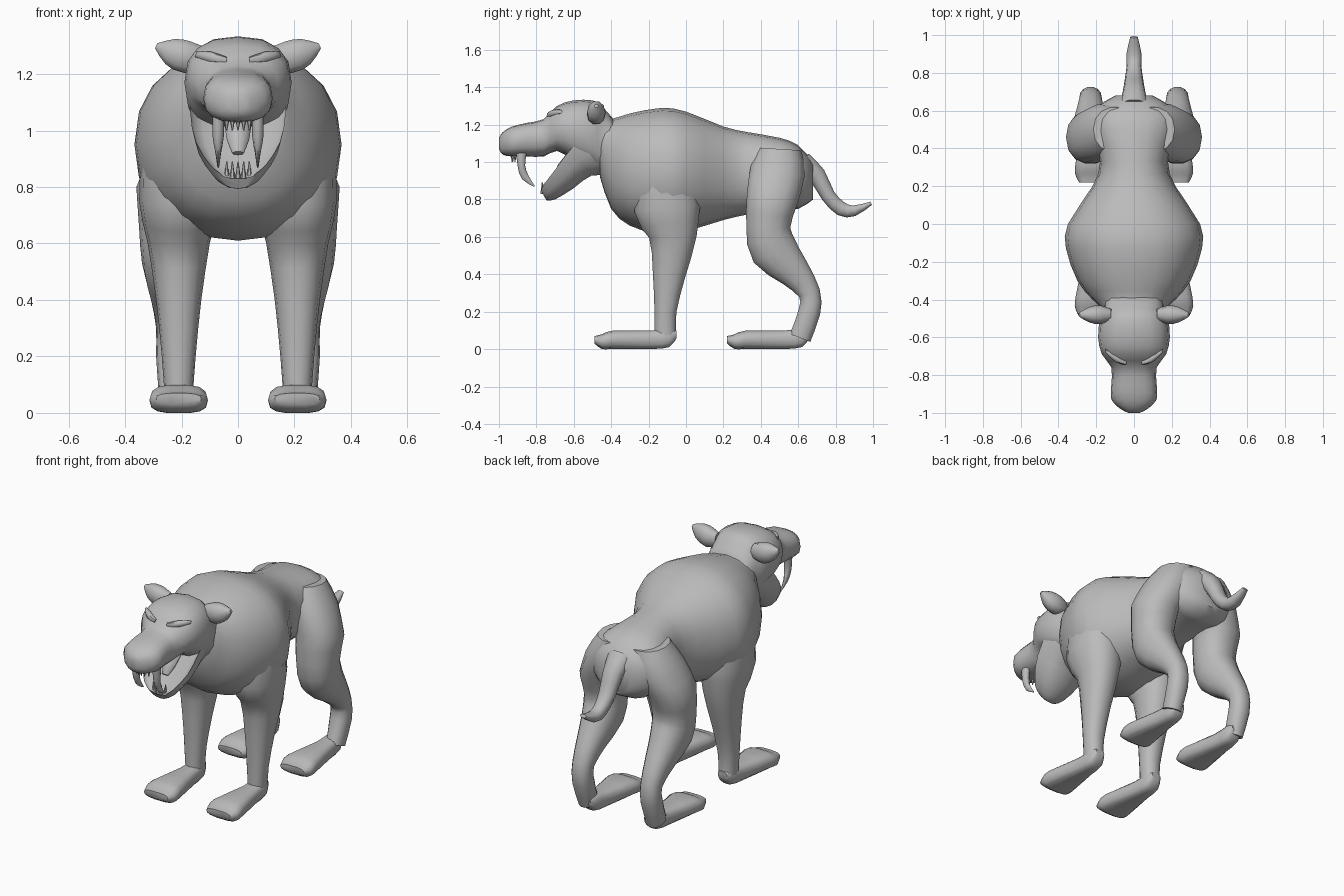
import bpy, bmesh
from math import sin, cos, pi, radians, copysign
from mathutils import Vector

cube = bpy.data.objects.get("Cube")
if cube:
    bpy.data.objects.remove(cube, do_unlink=True)

GREY = (0.5, 0.5, 0.5, 1)
grey = bpy.data.materials.new("plain grey")
grey.use_nodes = True
grey.diffuse_color = GREY
grey.node_tree.nodes["Principled BSDF"].inputs["Base Color"].default_value = GREY


def finish(name, bm, mirror):
    bmesh.ops.recalc_face_normals(bm, faces=bm.faces)
    mesh = bpy.data.meshes.new(name)
    bm.to_mesh(mesh)
    bm.free()
    mesh.materials.append(grey)
    obj = bpy.data.objects.new(name, mesh)
    bpy.context.collection.objects.link(obj)
    if mirror:
        obj.modifiers.new("Mirror", 'MIRROR')
    bpy.ops.object.select_all(action='DESELECT')
    obj.select_set(True)
    bpy.context.view_layer.objects.active = obj
    bpy.ops.object.shade_smooth_by_angle(angle=radians(50))


def smooth_path(keys):
    """Add a spline midpoint between each pair of neighbouring keys."""
    keys = [Vector(key) for key in keys]
    last = len(keys) - 1
    path = []
    for i in range(last):
        before, start = keys[max(i - 1, 0)], keys[i]
        end, after = keys[i + 1], keys[min(i + 2, last)]
        path += [start, (start + end) * 9 / 16 - (before + after) / 16]
    return path + [keys[last]]


def tube(name, keys, offset=lambda along, height: 0, sides=14, power=0.9,
         mirror=False, upright=False, sideways=False, scoop=0):
    """Skin oval sections along a path in the side plane.
    Each key is y, z, half thickness and half width; offset gives x.
    Sideways swaps x and y; scoop hollows the upper side."""
    path = smooth_path(keys)
    bm = bmesh.new()
    loops = []
    for i, (along, height, thick, width) in enumerate(path):
        ahead = path[min(i + 1, len(path) - 1)] - path[max(i - 1, 0)]
        tangent = ahead.xy.normalized()
        normal = Vector((0, 1)) if upright else Vector((tangent.y, -tangent.x))
        loop = []
        for side in range(sides):
            angle = 2 * pi * side / sides
            u, v = (copysign(abs(f) ** power, f) for f in (cos(angle), sin(angle)))
            if scoop:
                v = 1 + 2 * v if v < 0 else 1 - 2 * scoop * v
            y, z = Vector((along, height)) + normal * thick * v
            x = offset(along, height) + width * u
            loop.append(bm.verts.new((y, x, z) if sideways else (x, y, z)))
        loops.append(loop)
    for a, b in zip(loops, loops[1:]):
        for i in range(sides):
            j = (i + 1) % sides
            bm.faces.new((a[i], a[j], b[j], b[i]))
    bm.faces.new(loops[0])
    bm.faces.new(loops[-1])
    finish(name, bm, mirror)


# Torso from the chest to the rump
tube("torso", [
    (-.46, 1.08, .16, .15),
    (-.4, .99, .24, .22),
    (-.3, .96, .3, .3),
    (-.13, .95, .34, .36),
    (0, .95, .32, .35),
    (.2, .94, .25, .22),
    (.33, .94, .22, .18),
    (.5, .94, .19, .23),
    (.6, .92, .17, .22),
    (.68, .9, .1, .1),
], sides=20, upright=True)


def leg_offset(along, height):
    """Legs lean inwards where they join the body."""
    return .23 - max(0, height - .8) / 2


# Front legs
tube("front_leg", [
    (-.1, .98, .15, .13),
    (-.1, .75, .18, .14),
    (-.07, .6, .13, .11),
    (-.09, .4, .09, .08),
    (-.11, .2, .06, .06),
    (-.11, .06, .06, .05),
], lambda along, height: .21, mirror=True)

# Hind legs with haunches and hocks
tube("hind_leg", [
    (.5, 1.07, .12, .12),
    (.49, .95, .15, .14),
    (.46, .8, .14, .13),
    (.44, .65, .12, .12),
    (.47, .53, .13, .11),
    (.58, .41, .09, .08),
    (.66, .3, .06, .06),
    (.66, .2, .06, .06),
    (.61, .06, .06, .05),
], leg_offset, mirror=True)

# Flat paws, broad at the toes
for part, toe in (("front_paw", -.49), ("hind_paw", .22)):
    tube(part, [
        (toe, .05, .02, .08),
        (toe + .04, .04, .04, .1),
        (toe + .1, .05, .05, .1),
        (toe + .3, .05, .05, .06),
        (toe + .4, .06, .05, .05),
        (toe + .44, .08, .02, .03),
    ], lambda along, height: .21, power=.7, mirror=True, upright=True)

# Tail with a curled tip
tube("tail", [
    (.62, 1, .06, .08),
    (.7, .93, .05, .06),
    (.76, .82, .04, .05),
    (.83, .75, .04, .04),
    (.9, .74, .03, .04),
    (.99, .78, .01, .02),
], sides=10)

# Skull and muzzle
tube("upper_head", [
    (-.38, 1.08, .14, .16),
    (-.45, 1.12, .18, .16),
    (-.5, 1.15, .18, .18),
    (-.6, 1.17, .16, .19),
    (-.69, 1.18, .12, .17),
    (-.76, 1.13, .1, .12),
    (-.85, 1.12, .09, .12),
    (-.93, 1.11, .08, .12),
    (-.98, 1.1, .06, .07),
    (-1, 1.1, .03, .03),
], sides=16, power=.8, upright=True)

# Hollow lower jaw
tube("lower_jaw", [
    (-.46, 1.05, .13, .16),
    (-.56, 1, .09, .17),
    (-.65, .91, .07, .15),
    (-.73, .84, .05, .1),
    (-.76, .82, .03, .06),
], sides=16, scoop=.3)

# Tongue
tube("tongue", [
    (-.6, 1.04, .03, .05),
    (-.66, .97, .03, .04),
    (-.7, .92, .01, .02),
], sides=8)

# Ears
tube("ear", [
    (.12, 1.26, .04, .03),
    (.18, 1.26, .06, .05),
    (.24, 1.28, .05, .04),
    (.29, 1.3, .01, .01),
], lambda along, height: -.48, sides=10, mirror=True, sideways=True)

# Brow ridges and closed eyelids, rising outwards
for part, level in (("brow", 1.25), ("eyelid", 1.22)):
    tube(part, [
        (.04, level, .01, .01),
        (.1, level + .01, .02, .02),
        (.15, level + .02, .01, .01),
    ], lambda along, height: 3 * along * along - .74,
        sides=8, mirror=True, sideways=True)

# Long curved fangs
tube("fang", [
    (-.88, 1.06, .03, .02),
    (-.88, .98, .02, .02),
    (-.86, .92, .02, .01),
    (-.81, .87, .003, .003),
], lambda along, height: .07, sides=8, mirror=True)

# Rows of small teeth in both jaws
for part, front, base, tip in (("upper_tooth", -.93, 1.04, 1),
                               ("lower_tooth", -.77, .83, .89)):
    for place in range(-2, 3):
        y = front + .004 * place * place
        tube(part, [(y, base, .01, .01), (y, tip, .002, .002)],
             lambda along, height: .02 * place, sides=6)
